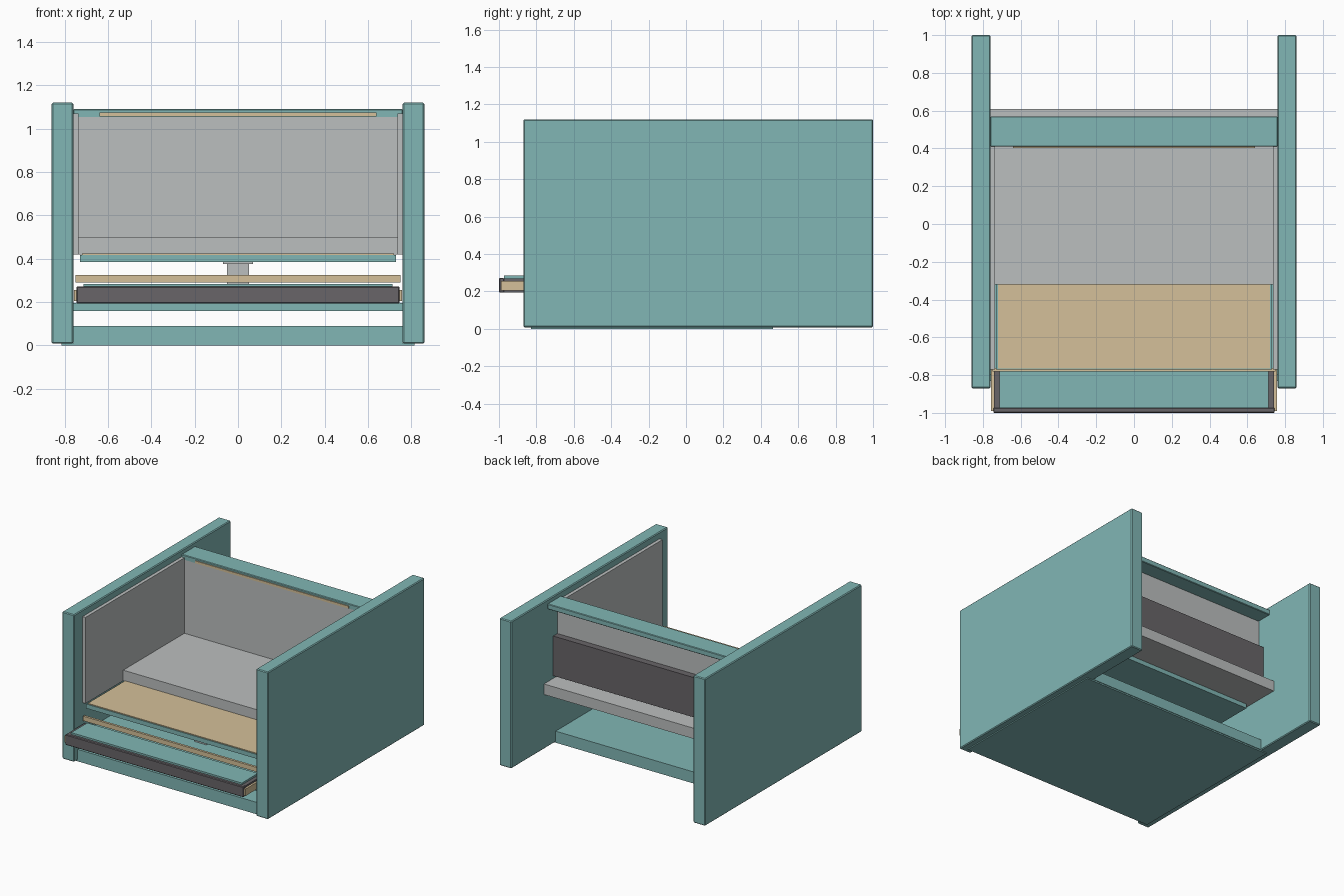
import bpy

if "Cube" in bpy.data.objects:
    bpy.data.objects.remove(bpy.data.objects["Cube"])


def material(name, rgb):
    m = bpy.data.materials.new(name)
    m.diffuse_color = (*rgb, 1)
    m.use_nodes = True
    m.node_tree.nodes["Principled BSDF"].inputs["Base Color"].default_value = m.diffuse_color
    return m


TEAL = material("teal", (0.22, 0.47, 0.46))
TAN = material("tan", (0.66, 0.53, 0.32))
DARK = material("charcoal", (0.14, 0.13, 0.14))
GREY = material("grey", (0.5, 0.52, 0.52))


def box(name, x, y, z, mat, bevel=0.0):
    """Box spanning the given (min, max) ranges."""
    size = [b - a for a, b in (x, y, z)]
    bpy.ops.mesh.primitive_cube_add(size=1, location=[(a + b) / 2 for a, b in (x, y, z)])
    o = bpy.context.object
    o.name = name
    o.scale = size
    bpy.ops.object.transform_apply(location=False, rotation=False, scale=True)
    o.data.materials.append(mat)
    if bevel:
        mod = o.modifiers.new("edge", 'BEVEL')
        mod.width = bevel
        mod.segments = 1
    return o


def wide(name, half, y, z, mat, bevel=0.0):
    """Box centred on x = 0."""
    return box(name, (-half, half), y, z, mat, bevel)


def pair(name, x, y, z, mat, bevel=0.0):
    """Left and right copies of a box."""
    box("right_" + name, x, y, z, mat, bevel)
    box("left_" + name, (-x[1], -x[0]), y, z, mat, bevel)


# Outer shell
pair("side_panel", (0.76, 0.86), (-0.87, 1.0), (0.008, 1.12), TEAL, 0.006)
wide("base_plate", 0.815, (-0.83, 0.465), (0.0, 0.012), TEAL)
wide("floor_board", 0.76, (-0.83, 0.47), (0.01, 0.09), TEAL)
wide("top_rail", 0.76, (0.41, 0.57), (1.05, 1.09), TEAL, 0.004)
wide("top_rail_strip", 0.64, (0.403, 0.412), (1.057, 1.075), TAN)

# Inner lining and back
pair("side_liner", (0.735, 0.762), (-0.77, 0.415), (0.42, 1.07), GREY)
wide("back_panel", 0.76, (0.41, 0.45), (0.49, 1.055), GREY)
wide("rear_cover", 0.76, (0.45, 0.5), (0.52, 0.82), DARK)

# Raised deck and front surface
wide("deck_slab", 0.76, (-0.32, 0.61), (0.42, 0.5), GREY)
wide("deck_board", 0.73, (-0.77, 0.35), (0.385, 0.418), TEAL)
wide("front_surface", 0.72, (-0.765, -0.32), (0.416, 0.424), TAN)

# Shelf and centre support
wide("drawer_shelf", 0.76, (-0.8, 0.1), (0.158, 0.195), TEAL)
wide("drawer_rail", 0.75, (-0.78, -0.762), (0.29, 0.325), TAN)
wide("support_block", 0.05, (-0.45, -0.35), (0.19, 0.375), GREY)
wide("support_plate", 0.07, (-0.47, -0.33), (0.375, 0.388), GREY)

# Pull-out tray
wide("tray_front", 0.745, (-1.0, -0.972), (0.193, 0.273), DARK, 0.005)
pair("tray_frame_side", (0.71, 0.742), (-0.98, -0.775), (0.195, 0.27), DARK)
wide("tray_back", 0.742, (-0.782, -0.77), (0.195, 0.27), DARK)
wide("tray_top", 0.713, (-0.973, -0.78), (0.2, 0.284), TEAL)
pair("tray_runner", (0.742, 0.757), (-0.99, -0.765), (0.205, 0.257), TAN)
